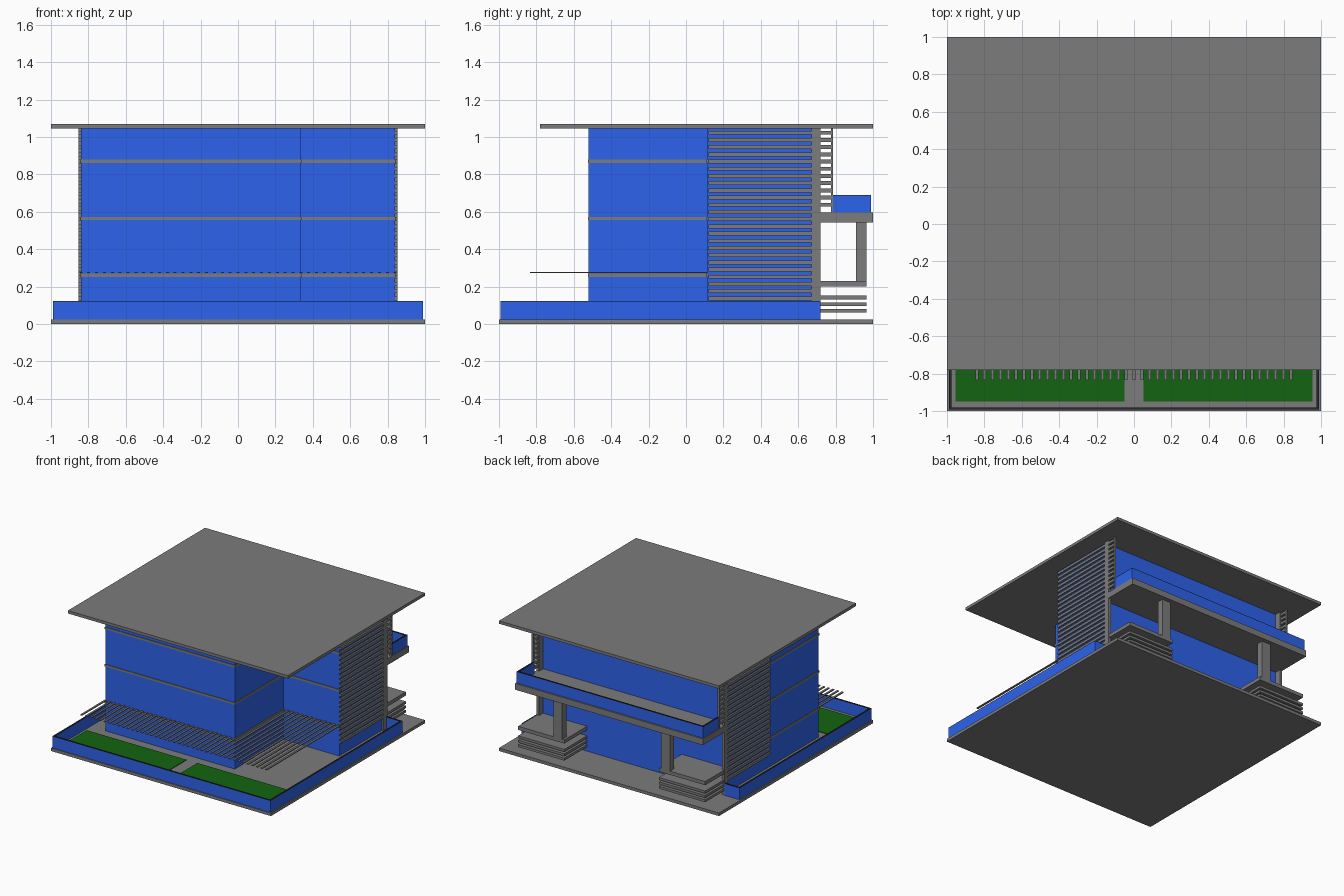
import bpy, bmesh
from mathutils import Vector

if "Cube" in bpy.data.objects:
    bpy.data.objects.remove(bpy.data.objects["Cube"])


def material(name, rgb):
    m = bpy.data.materials.new(name)
    m.diffuse_color = (*rgb, 1)
    m.use_nodes = True
    m.node_tree.nodes["Principled BSDF"].inputs["Base Color"].default_value = m.diffuse_color
    return m


BLUE = material("blue_glass", (0.026, 0.125, 0.84))
GREEN = material("grass_green", (0.007, 0.127, 0.006))
GREY = material("mid_grey", (0.2, 0.2, 0.2))
DARK = material("dark_trim", (0.02, 0.02, 0.02))


def finish(name, bm, mat):
    bmesh.ops.recalc_face_normals(bm, faces=bm.faces)
    mesh = bpy.data.meshes.new(name)
    bm.to_mesh(mesh)
    bm.free()
    ob = bpy.data.objects.new(name, mesh)
    bpy.context.collection.objects.link(ob)
    mesh.materials.append(mat)
    return ob


def boxes(name, items, mat=GREY, mirror=False):
    """One object from (x0, x1, y0, y1, z0, z1) boxes, optionally mirrored in x."""
    if mirror:
        items = items + [(-b, -a, *rest) for a, b, *rest in items]
    bm = bmesh.new()
    for x0, x1, y0, y1, z0, z1 in items:
        lo, hi = Vector((x0, y0, z0)), Vector((x1, y1, z1))
        for v in bmesh.ops.create_cube(bm, size=1)["verts"]:
            v.co = (lo + hi) / 2 + v.co * (hi - lo)
    return finish(name, bm, mat)


def prism(name, pts, z0, z1, mat=GREY):
    """Vertical extrusion of a plan outline."""
    bm = bmesh.new()
    low = [bm.verts.new((x, y, z0)) for x, y in pts]
    high = [bm.verts.new((x, y, z1)) for x, y in pts]
    bm.faces.new(low)
    bm.faces.new(high)
    for i in range(len(pts)):
        j = (i + 1) % len(pts)
        bm.faces.new((low[i], low[j], high[j], high[i]))
    return finish(name, bm, mat)


def capped_wall(name, runs, z0, z1):
    """Thin blue wall runs with a dark top trim, mirrored in x."""
    cap = z1 - 0.004
    boxes(name, [(*r, z0, cap) for r in runs], BLUE, True)
    boxes(name + "_trim", [(*r, cap, z1) for r in runs], DARK, True)


# Ground slab and overhanging roof
boxes("ground_slab", [(-1, 1, -1, 1, 0, 0.025)])
boxes("roof_slab", [(-1, 1, -0.78, 1, 1.046, 1.07)])

# Blue garden wall around the front and sides, returning to the building
capped_wall("garden_wall", [(0, 0.99, -0.993, -0.98), (0.977, 0.99, -0.98, 0.72),
                            (0.853, 0.977, 0.707, 0.72)], 0.025, 0.123)

# Lawns either side of the entrance path
boxes("lawns", [(0.05, 0.955, -0.95, -0.6, 0.025, 0.03)], GREEN, True)

# Main building, with the front right corner set back
prism("building_body", [(-0.84, -0.52), (0.335, -0.52), (0.335, 0.115),
                        (0.84, 0.115), (0.84, 0.67), (-0.84, 0.67)], 0.025, 1.046, BLUE)

# Floor bands wrapping the front
for i, z in enumerate((0.251, 0.555, 0.861)):
    prism(f"floor_band_{i + 1}", [(-0.845, -0.525), (0.34, -0.525), (0.34, 0.11),
                                  (0.845, 0.11), (0.845, 0.118), (-0.845, 0.118)], z, z + 0.018)

# Pergola slats, longer where the front is set back
slats = []
for i in range(41):
    x = -0.84 + i * 0.042
    slats.append((x - 0.008, x + 0.008, -0.835, 0.115 if x > 0.335 else -0.52, 0.272, 0.279))
boxes("pergola_slats", slats)

# Side louvres
PITCH = 0.0385
levels = [1.012 - i * PITCH for i in range(24)]
boxes("side_louvres", [(0.835, 0.853, 0.12, 0.68, z, z + 0.021) for z in levels], GREY, True)

# Rear corner columns and the short ladder screens behind them
boxes("corner_columns", [(0.83, 0.853, 0.67, 0.72, 0.025, 1.046)], GREY, True)
boxes("ladder_screens", [(0.835, 0.853, 0.715, 0.775, z, z + 0.021) for z in levels if z > 0.59]
      + [(0.835, 0.853, 0.775, 0.785, 0.59, 1.046)], GREY, True)

# Rear balcony and its parapet
boxes("balcony_slab", [(-0.853, 0.853, 0.67, 1, 0.543, 0.595)])
capped_wall("balcony_parapet", [(0, 0.847, 0.975, 0.988), (0.834, 0.847, 0.785, 0.975)],
            0.595, 0.69)

# Rear porches: landing, floating steps and a post each side
boxes("porch_landings", [(0.43, 0.85, 0.67, 0.965, 0.2, 0.23)], GREY, True)
boxes("porch_steps", [(0.43, 0.85, 0.67, 0.965, z, z + 0.02)
                      for z in (0.06, 0.096, 0.132)], GREY, True)
boxes("porch_posts", [(0.45, 0.53, 0.91, 0.965, 0.23, 0.543)], GREY, True)
